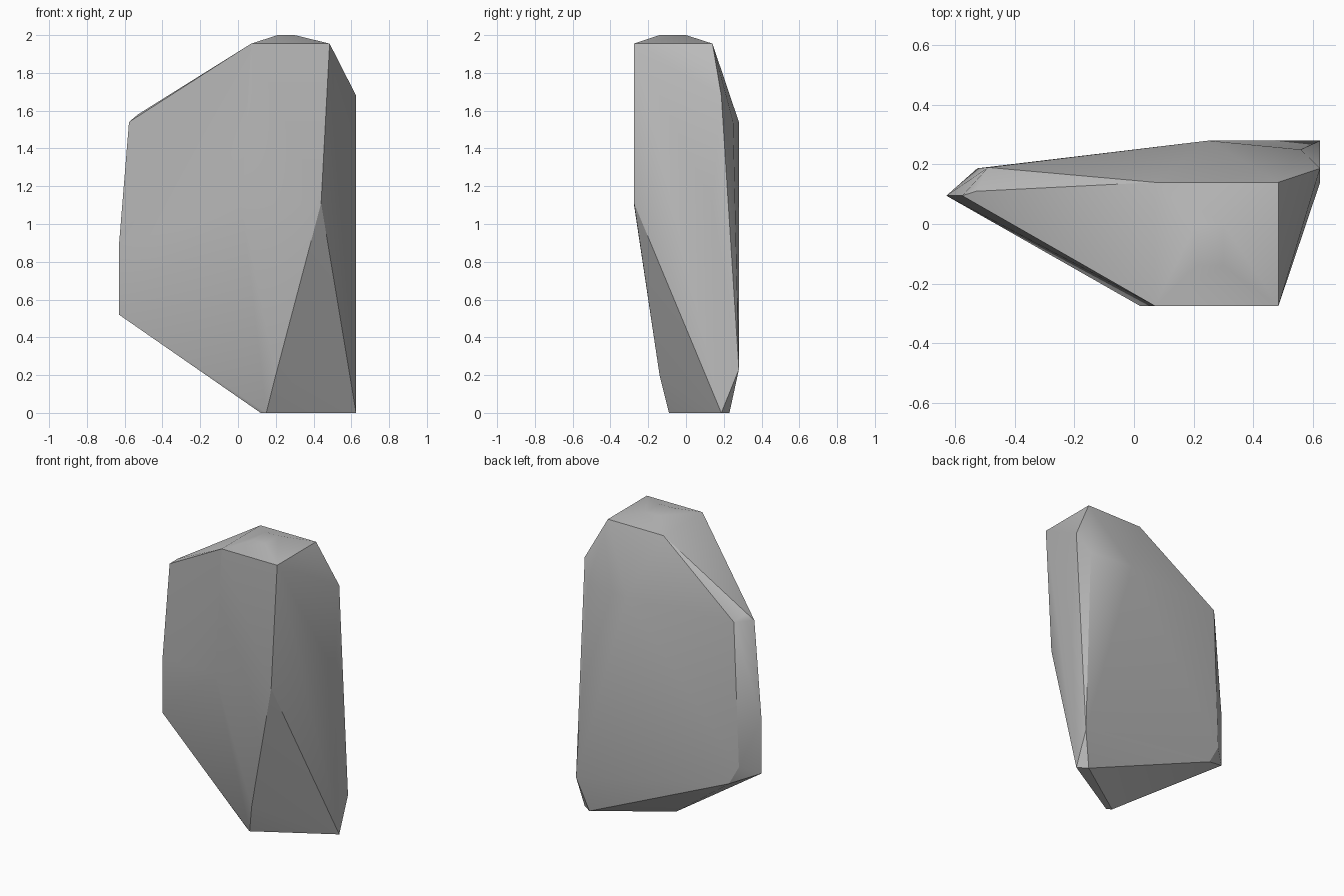
import bpy
import bmesh
import math
from mathutils import Vector

# Remove the default object only
default_object = bpy.data.objects.get("Cube")
if default_object is not None:
    bpy.data.objects.remove(default_object, do_unlink=True)


def make_material(name, grey):
    material = bpy.data.materials.new(name)
    material.use_nodes = True
    colour = (grey, grey, grey, 1)
    material.diffuse_color = colour
    shader = material.node_tree.nodes["Principled BSDF"]
    shader.inputs["Base Color"].default_value = colour
    shader.inputs["Roughness"].default_value = 0.9
    return material


def build_chiselled_stone(name, corners, material):
    """Wrap the corner points in a faceted convex skin."""
    bm = bmesh.new()
    for corner in corners:
        bm.verts.new(Vector(corner))
    result = bmesh.ops.convex_hull(bm, input=bm.verts[:], use_existing_faces=False)
    loose = {item for key in ("geom_interior", "geom_unused") for item in result[key]
             if isinstance(item, bmesh.types.BMVert)}
    bmesh.ops.delete(bm, geom=list(loose), context="VERTS")
    bmesh.ops.dissolve_limit(bm, angle_limit=math.radians(1),
                             verts=bm.verts[:], edges=bm.edges[:])
    bmesh.ops.recalc_face_normals(bm, faces=bm.faces[:])
    mesh = bpy.data.meshes.new(name)
    bm.to_mesh(mesh)
    bm.free()
    mesh.materials.append(material)
    stone = bpy.data.objects.new(name, mesh)
    bpy.context.collection.objects.link(stone)
    return stone


# Key outlines of the slab
right, left = 0.625, -0.63
front, back = -0.275, 0.28
shoulder, cap = 1.955, 2

# Flat crown and the shoulder ring below it
corners = [(x, y, cap) for x in (0.21, 0.3) for y in (-0.14, 0)]
corners += [(x, y, shoulder) for x in (0.07, 0.485) for y in (front, 0.14)]

# Front face and the long edge running down to the foot
corners += [(0.44, front, 1.11), (0.02, front, 1.1), (0.2, -0.14, 0.2)]

# Foot
corners += [(0.15, -0.09, 0), (0.12, -0.07, 0), (right, 0.187, 0), (0.56, 0.23, 0)]

# Thick side on +x
corners += [(right, 0.187, 1.68), (right, 0.14, 1.11), (right, back, 0.23)]

# Back face
corners += [(0.25, back, 1.54), (0.56, 0.25, 1.54), (-0.49, 0.19, 1.54),
            (-0.526, 0.187, 0.57), (-0.454, 0.19, 0.44)]

# Thin side on -x
corners += [(left, 0.095, 0.52), (left, 0.095, 0.89),
            (-0.577, 0.095, 1.54), (-0.53, 0.11, 1.58)]

stone_grey = make_material("stone grey", 0.5)
stone = build_chiselled_stone("standing_stone", corners, stone_grey)

# Soft facets with crisp main edges
bpy.ops.object.select_all(action="DESELECT")
stone.select_set(True)
bpy.context.view_layer.objects.active = stone
bpy.ops.object.shade_smooth_by_angle(angle=math.radians(30))
